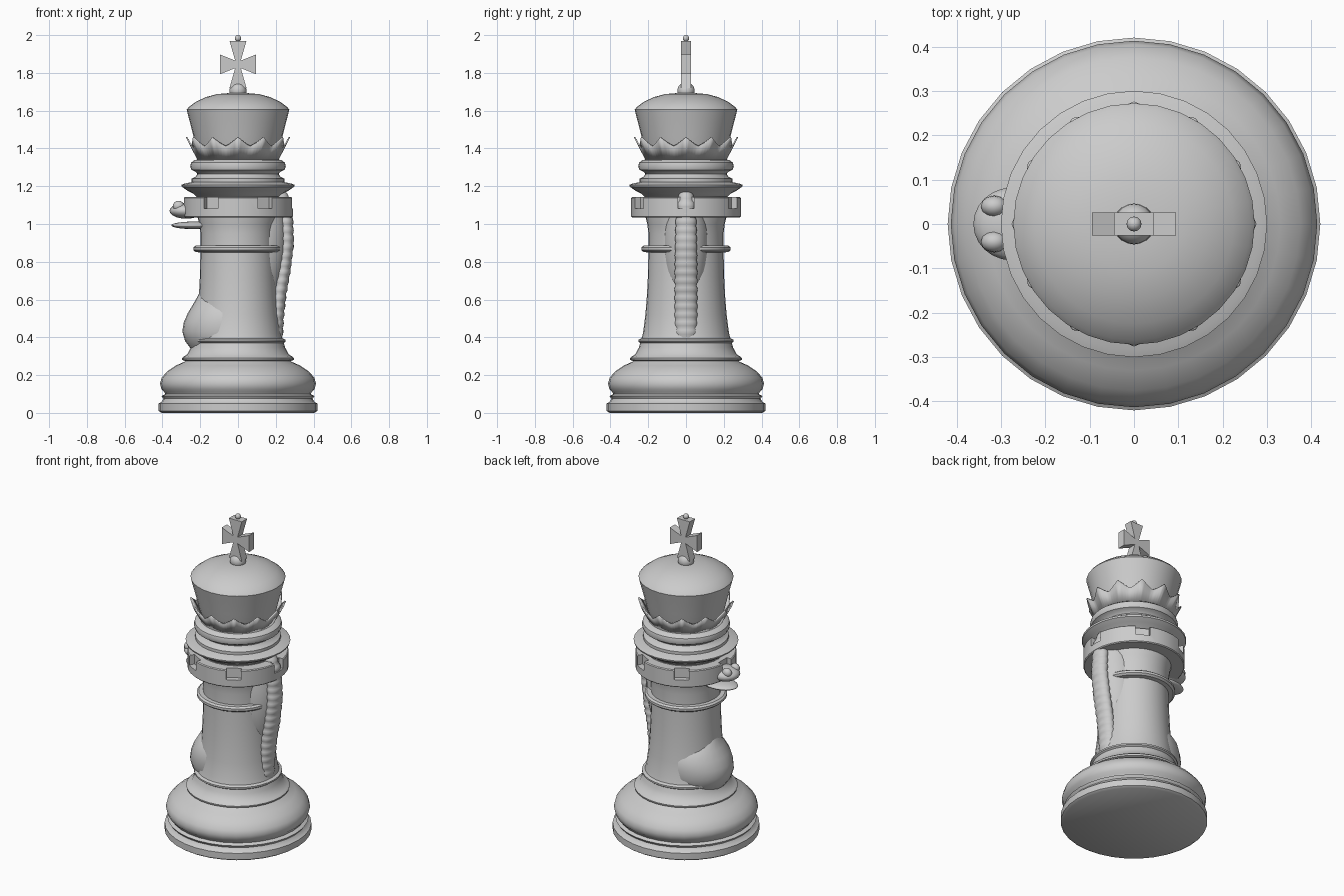
import bpy, bmesh
from math import sin, cos, pi, radians
from mathutils import Vector

if "Cube" in bpy.data.objects:
    bpy.data.objects.remove(bpy.data.objects["Cube"])


def finish(name, bm, smooth=35):
    bmesh.ops.recalc_face_normals(bm, faces=bm.faces)
    me = bpy.data.meshes.new(name)
    bm.to_mesh(me)
    bm.free()
    ob = bpy.data.objects.new(name, me)
    bpy.context.collection.objects.link(ob)
    bpy.ops.object.select_all(action='DESELECT')
    ob.select_set(True)
    bpy.context.view_layer.objects.active = ob
    if smooth:
        bpy.ops.object.shade_smooth_by_angle(angle=radians(smooth))
    return ob


def loft(name, sections, n=32, loop=False, smooth=35):
    """Horizontal ellipses (cx, rx, ry, z) joined into a skin."""
    bm = bmesh.new()
    rings = [[bm.verts.new((cx + rx * cos(2 * pi * i / n), ry * sin(2 * pi * i / n), z))
              for i in range(n)] for cx, rx, ry, z in sections]
    pairs = list(zip(rings, rings[1:]))
    if loop:
        pairs.append((rings[-1], rings[0]))
    for a, b in pairs:
        for i in range(n):
            j = (i + 1) % n
            bm.faces.new((a[i], a[j], b[j], b[i]))
    if not loop:
        bm.faces.new(rings[0])
        bm.faces.new(rings[-1])
    return finish(name, bm, smooth)


def lathe(name, profile, n=32, loop=False):
    return loft(name, [(0, r, r, z) for r, z in profile], n, loop)


def ellipsoid(name, loc, size, u=24, v=14):
    bm = bmesh.new()
    bmesh.ops.create_uvsphere(bm, u_segments=u, v_segments=v, radius=1)
    for w in bm.verts:
        w.co = Vector(loc) + Vector([a * b for a, b in zip(w.co, size)])
    return finish(name, bm, 60)


def interp(keys, t):
    for (a, *p), (b, *q) in zip(keys, keys[1:]):
        if t <= b:
            f = (t - a) / (b - a)
            return [x + (y - x) * f for x, y in zip(p, q)]
    return keys[-1][1:]


# base and shaft
lathe("base", [(.405, 0), (.42, .01), (.42, .05), (.405, .058), (.395, .075), (.405, .09),
               (.385, .1), (.39, .11), (.405, .125), (.413, .155), (.405, .185), (.375, .22),
               (.33, .25), (.285, .27), (.28, .275), (.295, .28), (.297, .29), (.285, .3),
               (.268, .31), (.25, .345), (.242, .37), (.252, .377), (.252, .387), (.236, .395),
               (.2, .4)])
lathe("shaft", [(.24, .38), (.228, .42), (.215, .52), (.207, .62), (.202, .72), (.199, .85),
                (.199, .95), (.205, 1.0), (.215, 1.04), (.22, 1.16)])
lathe("shaft_ring", [(.19, .885), (.225, .885), (.236, .876), (.236, .862), (.225, .852),
                     (.19, .848)], loop=True)

# battlement ring with six notches
ring = lathe("battlement", [(.19, 1.035), (.285, 1.035), (.29, 1.04), (.29, 1.138),
                            (.285, 1.143), (.225, 1.143), (.225, 1.1), (.19, 1.1)], loop=True)
bm = bmesh.new()
for k in range(6):
    a = k * pi / 3
    r = bmesh.ops.create_cube(bm, size=1)
    for v in r["verts"]:
        x, y, z = v.co.x * .09 + .3, v.co.y * .085, v.co.z * .08 + 1.123
        v.co = (x * cos(a) - y * sin(a), x * sin(a) + y * cos(a), z)
cutter = finish("notch_cutter", bm, 0)
cutter.hide_render = True
cutter.hide_viewport = True
m = ring.modifiers.new("notches", 'BOOLEAN')
m.object = cutter
m.solver = 'EXACT'

# stacked collars under the crown
lathe("collars", [(.2, 1.14), (.22, 1.145), (.235, 1.16), (.27, 1.178), (.297, 1.197),
                  (.3, 1.207), (.285, 1.213), (.245, 1.222), (.245, 1.24), (.225, 1.25),
                  (.215, 1.265), (.225, 1.277), (.247, 1.287), (.253, 1.305), (.248, 1.325),
                  (.23, 1.338), (.2, 1.345)])

# crown with domed top
lathe("crown", [(.19, 1.335), (.205, 1.35), (.225, 1.42), (.237, 1.47), (.255, 1.54),
                (.272, 1.605), (.262, 1.618), (.225, 1.646), (.17, 1.672), (.11, 1.688),
                (.05, 1.693), (.005, 1.694)])

# scalloped coronet: flared band with twelve points
bm = bmesh.new()
N, PER = 96, 8
lo, hi = [], []
for i in range(N):
    a = 2 * pi * i / N
    f = abs((i % PER) / PER * 2 - 1) ** 1.3
    z = 1.415 + .047 * f
    r = .247 + .022 * f
    lo.append(bm.verts.new((.206 * cos(a), .206 * sin(a), 1.34)))
    hi.append(bm.verts.new((r * cos(a), r * sin(a), z)))
for i in range(N):
    j = (i + 1) % N
    bm.faces.new((lo[i], lo[j], hi[j], hi[i]))
coronet = finish("coronet", bm)
s = coronet.modifiers.new("thickness", 'SOLIDIFY')
s.thickness = .008
s.offset = -1

# finial ball, flared cross and tip
ellipsoid("finial_ball", (0, 0, 1.705), (.046, .046, .045), 20, 12)
arm = [(.018, .018), (.025, .05), (.045, .095)]
zc = 1.845
quad = [(-.045, .125), (.045, .125), (.015, .02), (.095, .052), (.095, -.052), (.015, -.02),
        (.045, -.125), (-.045, -.125), (-.015, -.02), (-.095, -.052), (-.095, .052), (-.015, .02)]
bm = bmesh.new()
f = bm.faces.new([bm.verts.new((x, -.026, zc + z)) for x, z in quad])
ext = bmesh.ops.extrude_face_region(bm, geom=[f])
for v in ext["geom"]:
    if isinstance(v, bmesh.types.BMVert):
        v.co.y = .026
finish("cross", bm, 0)
ellipsoid("cross_tip", (0, 0, 1.983), (.017, .017, .017), 12, 8)

# horse chest, neck and muzzle bulging out of the shaft
chest = [(.30, .22, .12), (.34, .25, .165), (.38, .28, .19), (.43, .295, .205), (.48, .287, .205),
         (.53, .265, .2), (.58, .235, .17), (.62, .212, .13), (.66, .196, .07)]
loft("horse_chest", [(-.06, x - .06, y, z) for z, x, y in chest], 28, smooth=60)
neck = [(.56, .19, .03), (.66, .215, .09), (.75, .235, .115), (.86, .255, .125), (.97, .255, .122),
        (1.06, .25, .11)]
loft("horse_neck", [(.1, x - .1, y, z) for z, x, y in neck], 24, smooth=60)
ellipsoid("horse_muzzle", (-.275, 0, 1.07), (.087, .082, .042))
ellipsoid("horse_jaw", (-.235, 0, .993), (.118, .078, .02))
for sgn, side in ((-1, "left"), (1, "right")):
    ellipsoid("nostril_" + side, (-.315, sgn * .04, 1.095), (.03, .024, .028), 12, 8)

# rippled mane running down the back
keys = [(.36, .215, .045), (.4, .238, .058), (.5, .243, .06), (.62, .256, .06), (.75, .279, .06),
        (.9, .297, .058), (1.03, .292, .055), (1.1, .285, .048), (1.17, .258, .035)]
secs = []
for i in range(73):
    z = .36 + .81 * i / 72
    x, w = interp(keys, z)
    g = .005 * abs(sin(pi * i / 4))
    secs.append((x - .04, .036 + g, w - .004 + g, z))
loft("mane", secs, 20, smooth=50)
